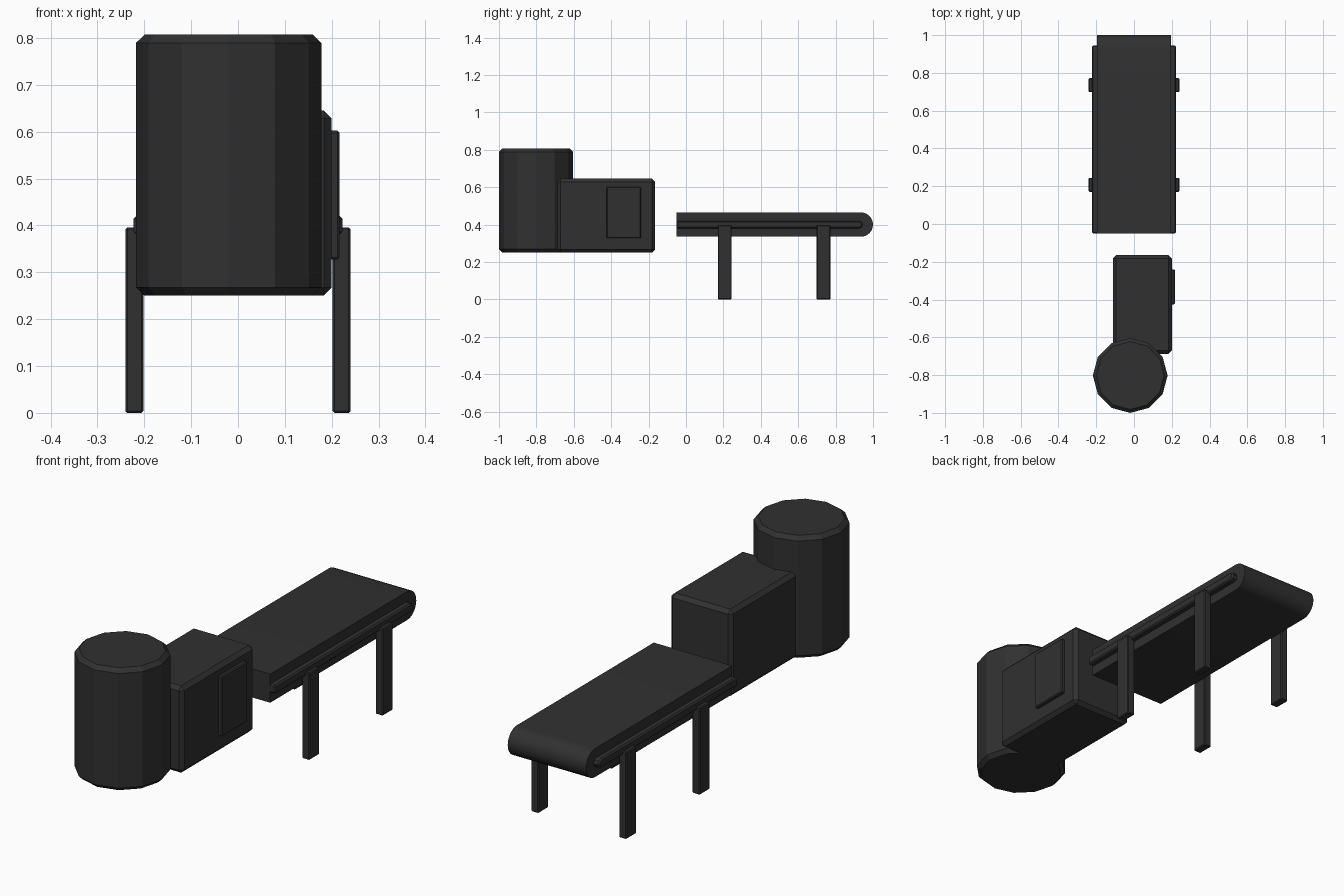
import bpy, bmesh, math

if "Cube" in bpy.data.objects:
    bpy.data.objects.remove(bpy.data.objects["Cube"])

mat = bpy.data.materials.new("dark_metal")
mat.diffuse_color = (0.03, 0.03, 0.03, 1)
mat.use_nodes = True
mat.node_tree.nodes["Principled BSDF"].inputs["Base Color"].default_value = mat.diffuse_color


def finish(name, bm, bevel=0.0):
    """Turn a bmesh into a named, optionally bevelled object."""
    bmesh.ops.recalc_face_normals(bm, faces=bm.faces)
    me = bpy.data.meshes.new(name)
    bm.to_mesh(me)
    bm.free()
    me.materials.append(mat)
    ob = bpy.data.objects.new(name, me)
    bpy.context.collection.objects.link(ob)
    if bevel:
        m = ob.modifiers.new("bevel", 'BEVEL')
        m.width = bevel
        m.segments = 1
        m.limit_method = 'ANGLE'
        m.angle_limit = math.radians(50)
    return ob


def box(name, lo, hi, bevel):
    bm = bmesh.new()
    bmesh.ops.create_cube(bm, size=1)
    for v in bm.verts:
        v.co = [(a + b) / 2 + c * (b - a) for a, b, c in zip(lo, hi, v.co)]
    return finish(name, bm, bevel)


def slab(name, x0, x1, y0, y1, z0, z1, segs, bevel=0.0):
    """Side profile, square at y0 and half-round at y1, extruded along x."""
    r, zc = (z1 - z0) / 2, (z0 + z1) / 2
    pts = [(y0, z1), (y0, z0)]
    for i in range(segs + 1):
        a = -math.pi / 2 + math.pi * i / segs
        pts.append((y1 - r + r * math.cos(a), zc + r * math.sin(a)))
    bm = bmesh.new()
    face = bm.faces.new([bm.verts.new((x0, y, z)) for y, z in pts])
    ext = bmesh.ops.extrude_face_region(bm, geom=[face])["geom"]
    verts = [e for e in ext if isinstance(e, bmesh.types.BMVert)]
    bmesh.ops.translate(bm, verts=verts, vec=(x1 - x0, 0, 0))
    return finish(name, bm, bevel)


# Conveyor belt with rounded far end
belt = slab("conveyor_belt", -0.197, 0.197, -0.05, 1.0, 0.335, 0.465, 12)
for p in belt.data.polygons:
    p.use_smooth = True
bpy.context.view_layer.objects.active = belt
belt.select_set(True)
bpy.ops.object.shade_smooth_by_angle(angle=math.radians(35))

# Side rails and legs, both sides
for s, side in ((-1, "left"), (1, "right")):
    x0, x1 = sorted((s * 0.19, s * 0.223))
    slab(side + "_rail", x0, x1, -0.05, 0.945, 0.38, 0.42, 4, 0.006)
    x0, x1 = sorted((s * 0.202, s * 0.24))
    for y, pos in ((0.207, "near"), (0.735, "far")):
        box(f"{side}_{pos}_leg", (x0, y - 0.037, 0), (x1, y + 0.037, 0.396), 0.004)

# Machine housing and its side panel
box("machine_housing", (-0.112, -0.687, 0.25), (0.2, -0.165, 0.645), 0.017)
box("side_panel", (0.19, -0.425, 0.327), (0.217, -0.24, 0.602), 0.005)

# Faceted tank with chamfered rims
bm = bmesh.new()
bmesh.ops.create_cone(bm, cap_ends=True, segments=12, radius1=0.198, radius2=0.198, depth=0.557)
bmesh.ops.translate(bm, verts=bm.verts, vec=(-0.02, -0.802, 0.5285))
finish("tank", bm, 0.018)
